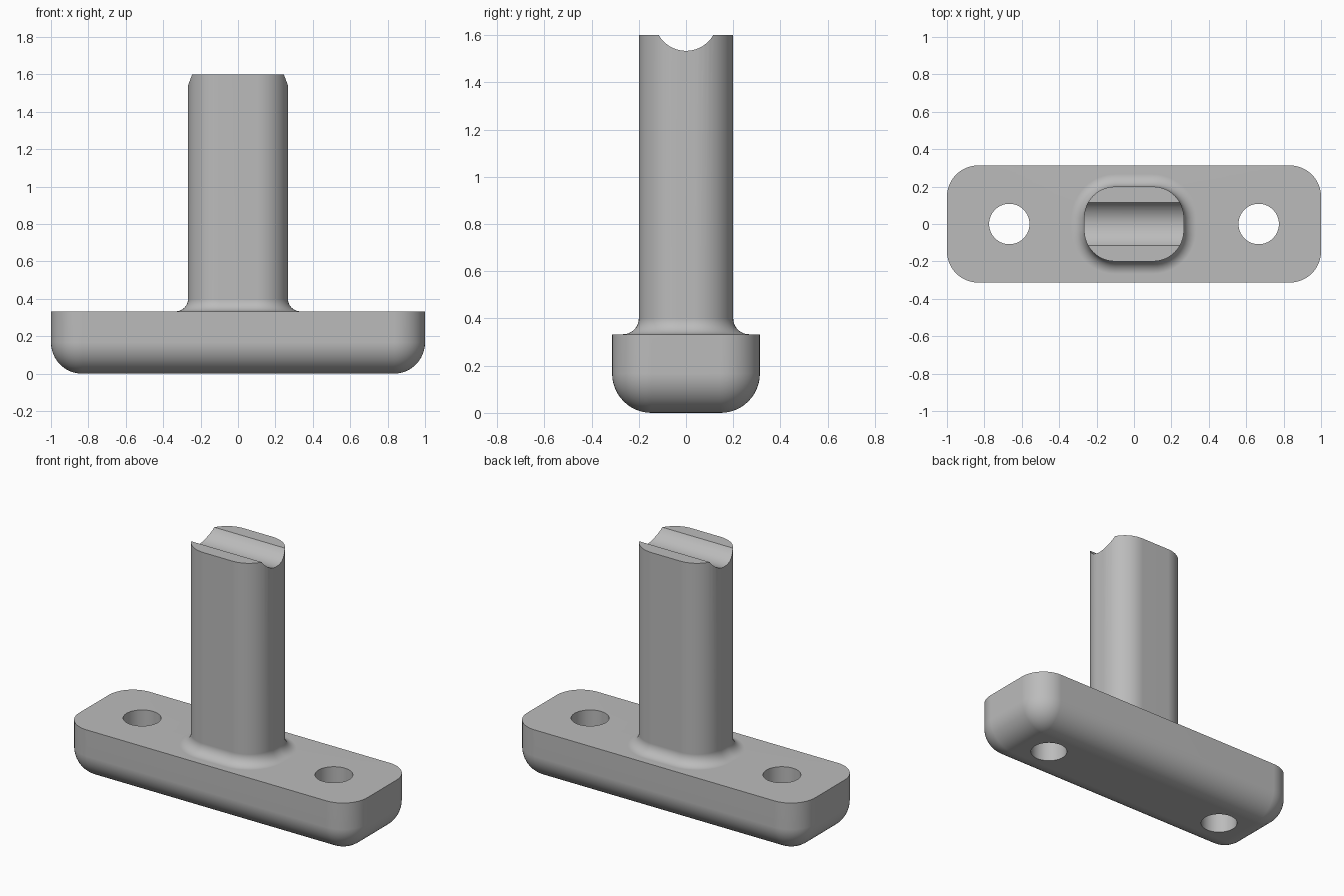
import bpy, bmesh
from math import sin, cos, pi, radians
from mathutils import Matrix

cube = bpy.data.objects.get("Cube")
if cube:
    bpy.data.objects.remove(cube, do_unlink=True)

grey = bpy.data.materials.new("plain grey")
grey.use_nodes = True
grey.diffuse_color = (0.5, 0.5, 0.5, 1)
grey.node_tree.nodes["Principled BSDF"].inputs["Base Color"].default_value = (0.5, 0.5, 0.5, 1)

STEPS = 12
ROUND = 1 / 6            # corner radius of foot and post
FOOT = (1.0, 0.313)      # half sizes
POST = (0.267, 0.2)
FOOT_TOP, POST_TOP, FILLET = 0.333, 1.6, 0.067


def add_object(name, bm):
    mesh = bpy.data.meshes.new(name)
    bm.to_mesh(mesh)
    bm.free()
    mesh.materials.append(grey)
    obj = bpy.data.objects.new(name, mesh)
    bpy.context.collection.objects.link(obj)
    return obj


def rounded_ring(bm, half, grow, z):
    """Rounded rectangle outline, offset outward by grow."""
    r = max(ROUND + grow, 0)
    ring = []
    for corner, (sx, sy) in enumerate([(1, 1), (-1, 1), (-1, -1), (1, -1)]):
        for i in range(STEPS + 1):
            a = (corner + i / STEPS) * pi / 2
            ring.append(bm.verts.new((sx * (half[0] - ROUND) + r * cos(a),
                                      sy * (half[1] - ROUND) + r * sin(a), z)))
    return ring


def cutter(name, radius, depth, matrix):
    bm = bmesh.new()
    bmesh.ops.create_cone(bm, cap_ends=True, segments=64, radius1=radius,
                          radius2=radius, depth=depth, matrix=matrix)
    obj = add_object(name, bm)
    obj.hide_render = True
    return obj


# Foot with rounded underside, flowing through a fillet into the post
bm = bmesh.new()
angles = [i / STEPS * pi / 2 for i in range(STEPS + 1)]
rings = [rounded_ring(bm, FOOT, ROUND * (sin(a) - 1), ROUND * (1 - cos(a))) for a in angles]
rings.append(rounded_ring(bm, FOOT, 0, FOOT_TOP))
rings += [rounded_ring(bm, POST, FILLET * (1 - sin(a)), FOOT_TOP + FILLET * (1 - cos(a)))
          for a in angles]
rings.append(rounded_ring(bm, POST, 0, POST_TOP))
for low, high in zip(rings, rings[1:]):
    for i in range(len(low)):
        j = (i + 1) % len(low)
        bm.faces.new((low[i], low[j], high[j], high[i]))
bm.faces.new(rings[0][::-1])
bm.faces.new(rings[-1])
bmesh.ops.remove_doubles(bm, verts=bm.verts[:], dist=0.0001)
bmesh.ops.recalc_face_normals(bm, faces=bm.faces[:])
body = add_object("foot_and_post", bm)

# Two bolt holes and the rounded groove across the post top
cutters = [cutter("bolt_hole_cutter", 0.108, 1, Matrix.Translation((x, 0, 0.2)))
           for x in (-2 / 3, 2 / 3)]
cutters.append(cutter("groove_cutter", 0.1333, 1,
                      Matrix.Translation((0, 0, 1.6667)) @ Matrix.Rotation(pi / 2, 4, 'Y')))

bpy.ops.object.select_all(action='DESELECT')
body.select_set(True)
bpy.context.view_layer.objects.active = body
for tool in cutters:
    mod = body.modifiers.new(tool.name, 'BOOLEAN')
    mod.operation = 'DIFFERENCE'
    mod.solver = 'EXACT'
    mod.object = tool
    bpy.ops.object.modifier_apply(modifier=mod.name)
    bpy.data.objects.remove(tool, do_unlink=True)

# Smooth curves, flat planes, crisp edges
bpy.ops.object.shade_smooth_by_angle(angle=radians(30))
normals = body.modifiers.new("flat_planes", 'WEIGHTED_NORMAL')
normals.keep_sharp = True
